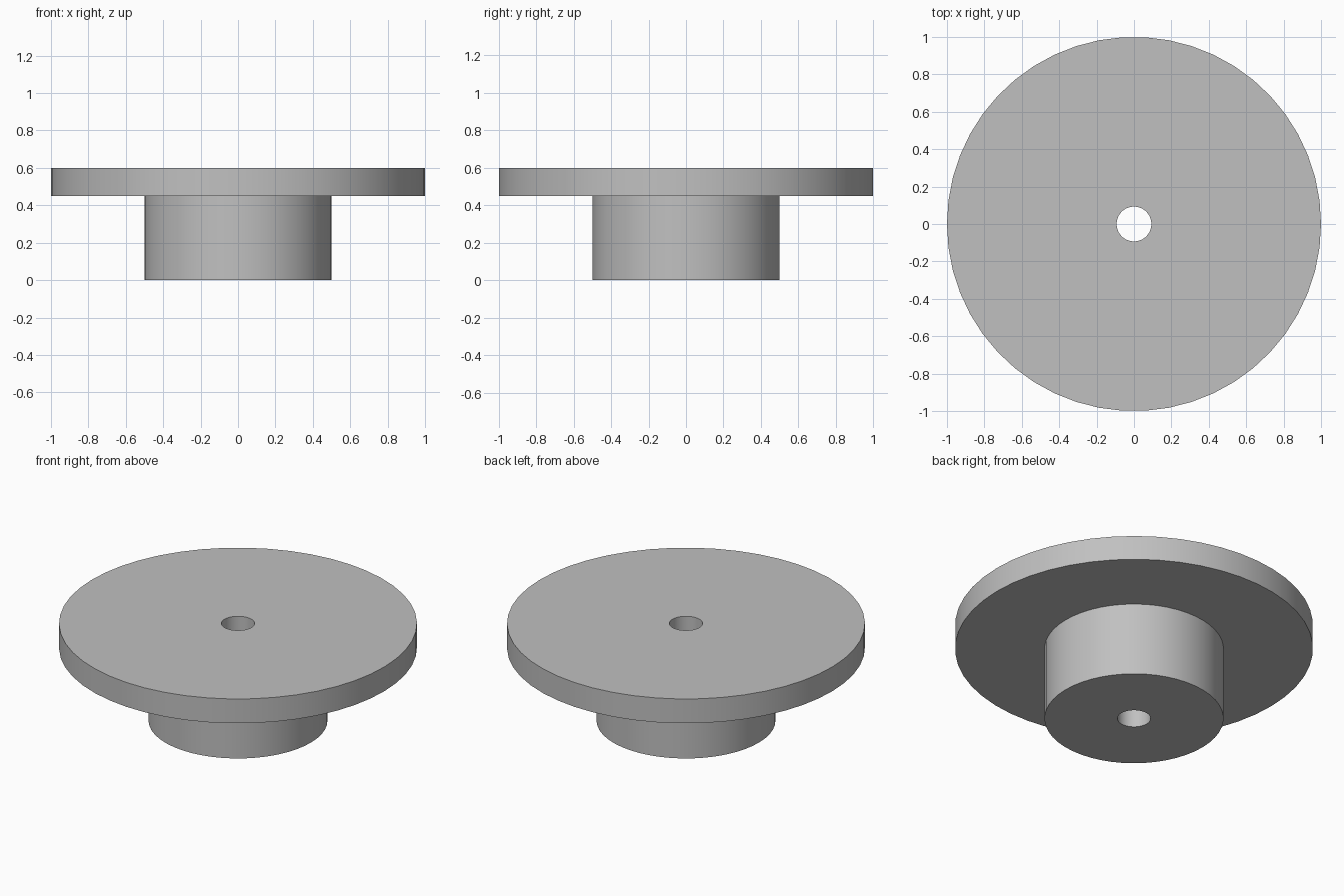
import bpy
import bmesh
import math
from mathutils import Matrix

if "Cube" in bpy.data.objects:
    bpy.data.objects.remove(bpy.data.objects["Cube"], do_unlink=True)

SEGMENTS = 50
HOLE_RADIUS = 0.093

grey = bpy.data.materials.new("plain grey")
grey.use_nodes = True
colour = (0.53, 0.53, 0.53, 1)
grey.diffuse_color = colour
grey.node_tree.nodes["Principled BSDF"].inputs["Base Color"].default_value = colour

# Cross-section: hub and flange around a through bore (radius, height)
profile = [(HOLE_RADIUS, 0), (0.5, 0), (0.5, 0.45),
           (1, 0.45), (1, 0.6), (HOLE_RADIUS, 0.6)]

# Revolve the closed section around the vertical axis
bm = bmesh.new()
rings = []
for i in range(SEGMENTS):
    turn = Matrix.Rotation(math.tau * i / SEGMENTS, 3, "Z")
    rings.append([bm.verts.new((r * turn[0][0], r * turn[1][0], z)) for r, z in profile])
for i, ring in enumerate(rings):
    following = rings[(i + 1) % SEGMENTS]
    for j in range(len(profile)):
        k = (j + 1) % len(profile)
        bm.faces.new((ring[j], following[j], following[k], ring[k]))
bmesh.ops.recalc_face_normals(bm, faces=bm.faces)

mesh = bpy.data.meshes.new("flanged_hub")
bm.to_mesh(mesh)
bm.free()
mesh.materials.append(grey)
hub = bpy.data.objects.new("flanged_hub", mesh)
bpy.context.collection.objects.link(hub)

# Smooth walls with crisp rims
bpy.ops.object.select_all(action="DESELECT")
hub.select_set(True)
bpy.context.view_layer.objects.active = hub
bpy.ops.object.shade_smooth_by_angle(angle=math.radians(30))
